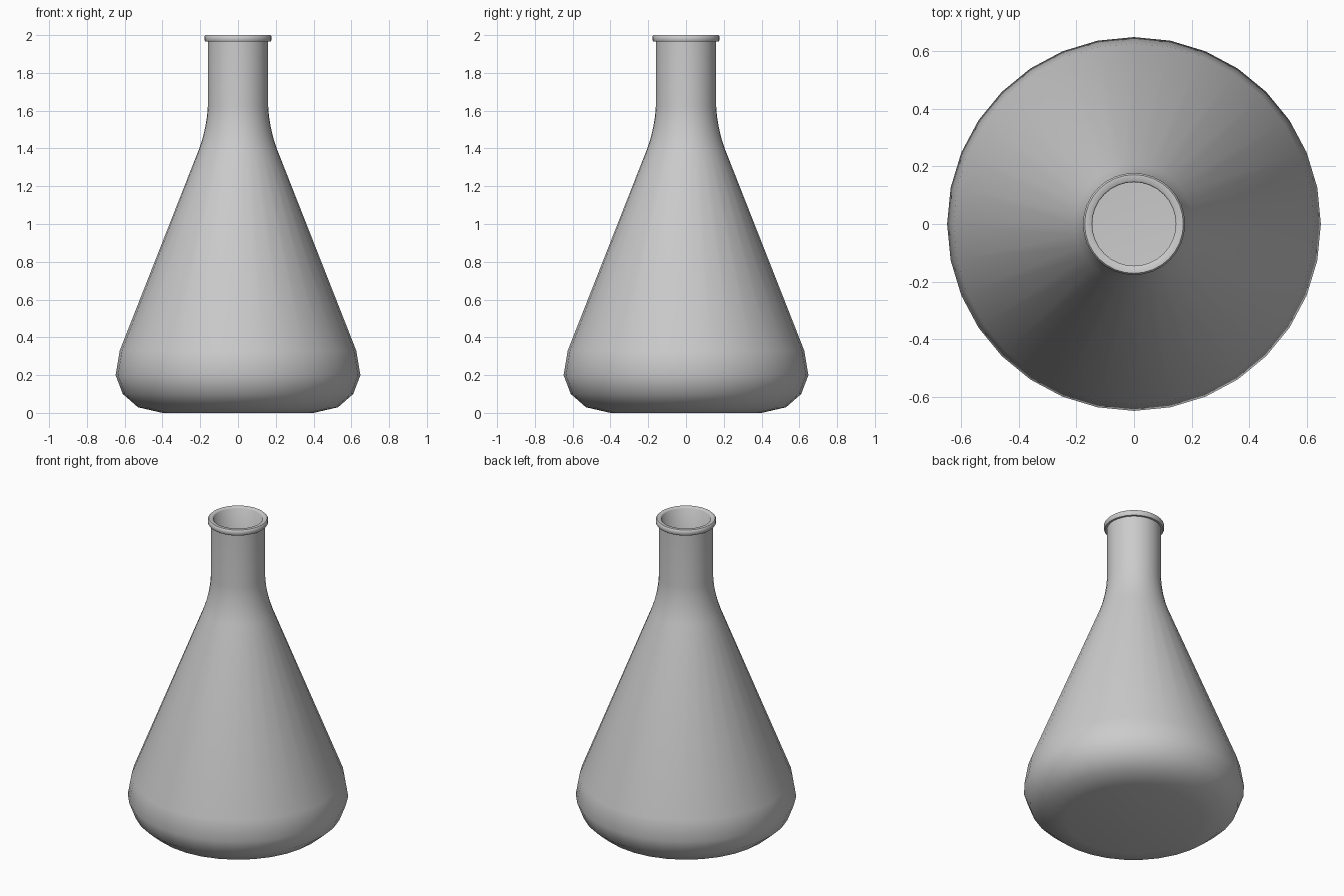
import bpy, bmesh, math
from mathutils import Vector

cube = bpy.data.objects.get("Cube")
if cube:
    bpy.data.objects.remove(cube, do_unlink=True)

SIDES = 32
WALL = 0.015

glass = bpy.data.materials.new("grey glass")
glass.use_nodes = True
color = (0.6, 0.6, 0.6, 1)
glass.diffuse_color = color
glass.node_tree.nodes["Principled BSDF"].inputs["Base Color"].default_value = color


def lathe(name, profile):
    """Revolve an (r, z) profile around the z axis."""
    bm = bmesh.new()
    verts = [bm.verts.new((r, 0, z)) for r, z in profile]
    edges = [bm.edges.new(pair) for pair in zip(verts, verts[1:])]
    bmesh.ops.spin(bm, geom=verts + edges, cent=(0, 0, 0), axis=(0, 0, 1),
                   angle=math.tau, steps=SIDES)
    bmesh.ops.remove_doubles(bm, verts=bm.verts, dist=0.0005)
    bmesh.ops.recalc_face_normals(bm, faces=bm.faces)
    mesh = bpy.data.meshes.new(name)
    bm.to_mesh(mesh)
    bm.free()
    mesh.materials.append(glass)
    obj = bpy.data.objects.new(name, mesh)
    bpy.context.collection.objects.link(obj)
    bpy.ops.object.select_all(action='DESELECT')
    obj.select_set(True)
    bpy.context.view_layer.objects.active = obj
    bpy.ops.object.shade_smooth_by_angle(angle=math.radians(46))
    return obj


# Rounded base, cone, curved shoulder and straight neck
outer = [(0, 0), (0.4, 0), (0.53, 0.03), (0.61, 0.1), (0.648, 0.2),
         (0.626, 0.33), (0.205, 1.4), (0.187, 1.455), (0.173, 1.515),
         (0.164, 1.57), (0.16, 1.62), (0.16, 1.965)]

# Rolled lip around the mouth
lip = [(0.172, 1.965), (0.177, 1.972), (0.177, 1.993), (0.171, 2.0),
       (0.15, 2.0), (0.145, 1.995)]

# Inner wall, following the outside at the wall thickness
inner = [(max(r - WALL, 0), max(z, WALL)) for r, z in reversed(outer[:-1])]
inner[-3] = (0.52, 0.043)

lathe("flask", outer + lip + inner)
